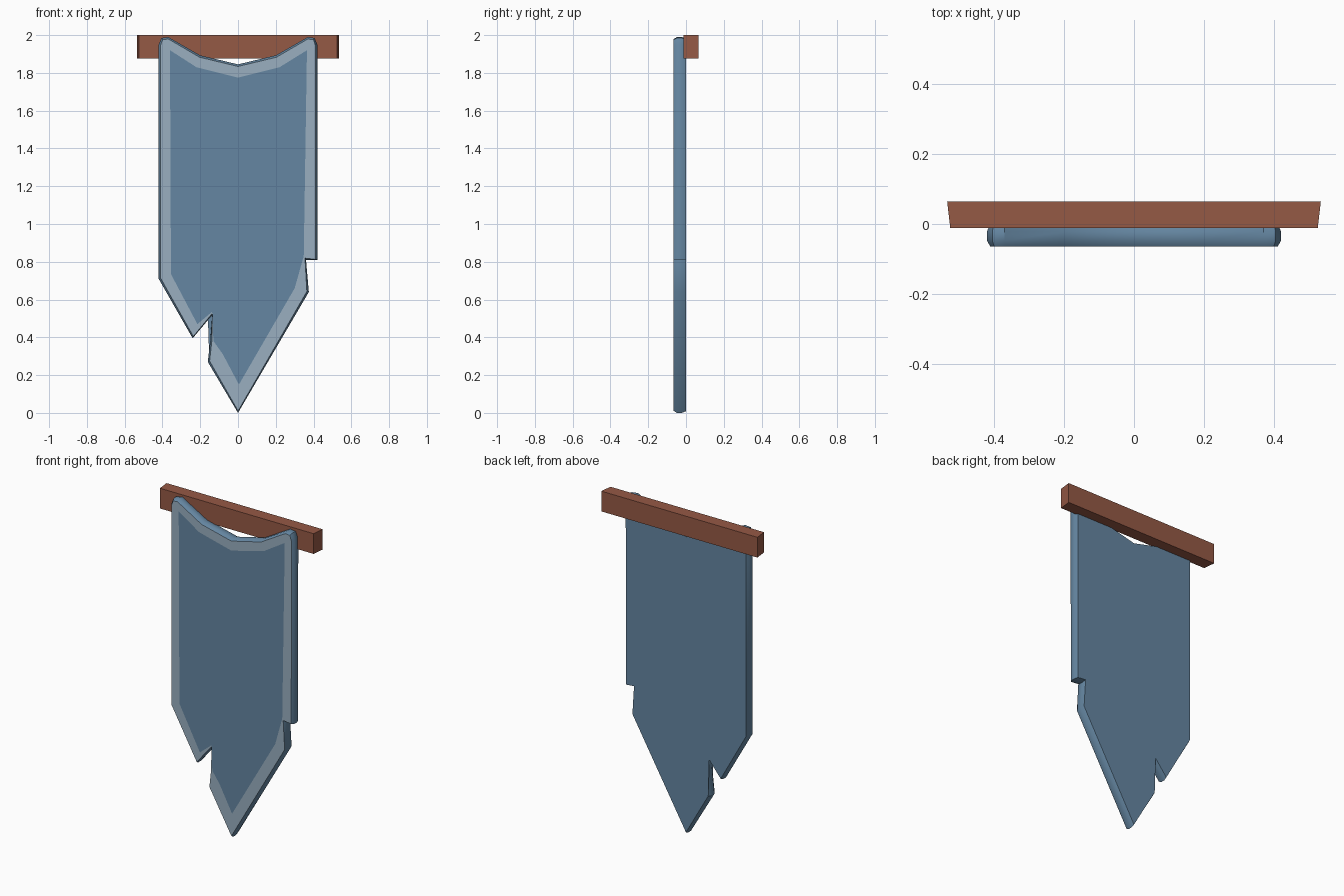
import bpy, bmesh
from mathutils import Vector

if "Cube" in bpy.data.objects:
    bpy.data.objects.remove(bpy.data.objects["Cube"])


def material(name, rgb):
    m = bpy.data.materials.new(name)
    m.diffuse_color = (*rgb, 1)
    m.use_nodes = True
    m.node_tree.nodes["Principled BSDF"].inputs["Base Color"].default_value = m.diffuse_color
    return m


def make_object(name, bm, mats):
    bmesh.ops.recalc_face_normals(bm, faces=bm.faces)
    me = bpy.data.meshes.new(name)
    bm.to_mesh(me)
    bm.free()
    for m in mats:
        me.materials.append(m)
    ob = bpy.data.objects.new(name, me)
    bpy.context.collection.objects.link(ob)
    return ob


blue = material("cloth_blue", (0.13, 0.24, 0.36))
trim = material("trim_light_blue", (0.32, 0.43, 0.53))
wood = material("wood", (0.30, 0.10, 0.06))

# Cloth outline paired with the inner edge of its trim: (x, z), (x, z)
tl, tr, notch = (-0.36, 1.92), (0.365, 1.92), (0.348, 0.83)
pairs = [
    ((-0.42, 1.95), tl), ((-0.405, 1.985), tl), ((-0.37, 1.99), tl),
    ((-0.2, 1.893), (-0.22, 1.83)), ((0, 1.845), (0, 1.775)),
    ((0.2, 1.893), (0.22, 1.83)),
    ((0.37, 1.99), tr), ((0.405, 1.985), tr), ((0.42, 1.95), tr),
    ((0.42, 0.81), notch), ((0.36, 0.81), notch),
    ((0.375, 0.64), (0.30, 0.66)), ((0, 0.0), (0.005, 0.15)),
    ((-0.16, 0.27), (-0.08, 0.31)), ((-0.147, 0.38), (-0.13, 0.38)),
    ((-0.135, 0.52), (-0.137, 0.535)), ((-0.24, 0.395), (-0.215, 0.47)),
    ((-0.42, 0.71), (-0.355, 0.735)),
]

# Cloth: stacked outline rings with a slight bulge at mid thickness
bm = bmesh.new()


def ring(y, inset):
    out = []
    for o, i in pairs:
        o, i = Vector(o), Vector(i)
        d = i - o
        p = o + d.normalized() * min(inset, d.length * 0.5)
        out.append(bm.verts.new((p.x, y, p.y)))
    return out


rings = [ring(-0.065, 0.011), ring(-0.048, 0), ring(-0.022, 0), ring(0.0, 0.009)]
n = len(pairs)
for a, b in zip(rings, rings[1:]):
    for k in range(n):
        j = (k + 1) % n
        bm.faces.new((a[k], a[j], b[j], b[k]))
bm.faces.new(rings[-1])

# Front trim strip and central panel
inner = {}
for _, i in pairs:
    if i not in inner:
        inner[i] = bm.verts.new((i[0], -0.065, i[1]))
front = rings[0]
for k in range(n):
    j = (k + 1) % n
    a, b = inner[pairs[k][1]], inner[pairs[j][1]]
    f = bm.faces.new((front[k], front[j], b, a) if a != b else (front[k], front[j], a))
    f.material_index = 1
bm.faces.new(list(inner.values()))
bmesh.ops.triangulate(bm, faces=[f for f in bm.faces if len(f.verts) > 4])
cloth = make_object("banner_cloth", bm, [blue, trim])
bpy.context.view_layer.objects.active = cloth
cloth.select_set(True)
bpy.ops.object.shade_smooth_by_angle(angle=0.6)

# Wooden hanging bar, slightly wider at the back
bm = bmesh.new()
bmesh.ops.create_cube(bm, size=1)
for v in bm.verts:
    back = v.co.y > 0
    v.co = (v.co.x * (1.068 if back else 1.05),
            0.065 if back else -0.012,
            1.9375 + v.co.z * 0.125)
make_object("hanging_bar", bm, [wood])
